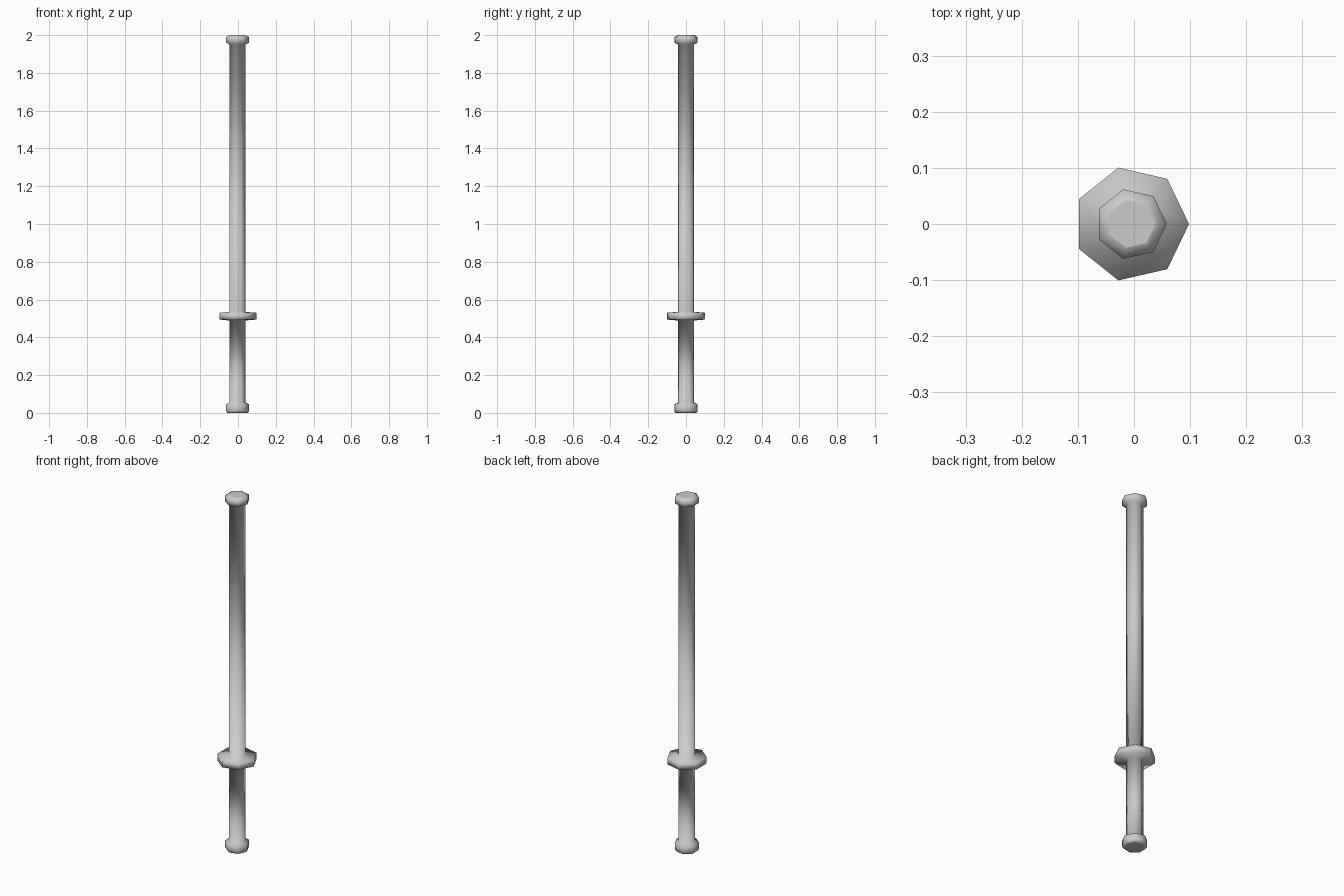
import bpy, bmesh, math

if "Cube" in bpy.data.objects:
    bpy.data.objects.remove(bpy.data.objects["Cube"])

SIDES = 7
CX = -0.005  # shift so the odd-sided outline is centred on x = 0


def lathe(name, profile):
    """Spin a (radius, z) profile into a closed seven-sided solid."""
    bm = bmesh.new()
    rings = []
    for r, z in profile:
        rings.append([bm.verts.new((CX + r * math.cos(2 * math.pi * i / SIDES),
                                    r * math.sin(2 * math.pi * i / SIDES), z))
                      for i in range(SIDES)])
    for a, b in zip(rings, rings[1:]):
        for i in range(SIDES):
            j = (i + 1) % SIDES
            bm.faces.new((a[i], a[j], b[j], b[i])).smooth = True
    # flat end discs
    for ring in (rings[0][::-1], rings[-1]):
        face = bm.faces.new(ring)
        for e in face.edges:
            e.smooth = False
    bmesh.ops.recalc_face_normals(bm, faces=bm.faces)
    mesh = bpy.data.meshes.new(name)
    bm.to_mesh(mesh)
    bm.free()
    obj = bpy.data.objects.new(name, mesh)
    bpy.context.collection.objects.link(obj)
    return obj


R, CAP, GUARD = 0.0435, 0.0635, 0.103

# One continuous staff: bottom cap, grip, guard ring, shaft, top cap
lathe("staff", [
    (R, 0.0), (CAP - 0.006, 0.0), (CAP, 0.01), (CAP, 0.045), (R, 0.055),
    (R, 0.489), (GUARD, 0.494), (GUARD, 0.530), (R, 0.535),
    (R, 1.950), (CAP, 1.960), (CAP, 1.990), (R, 2.0),
])
